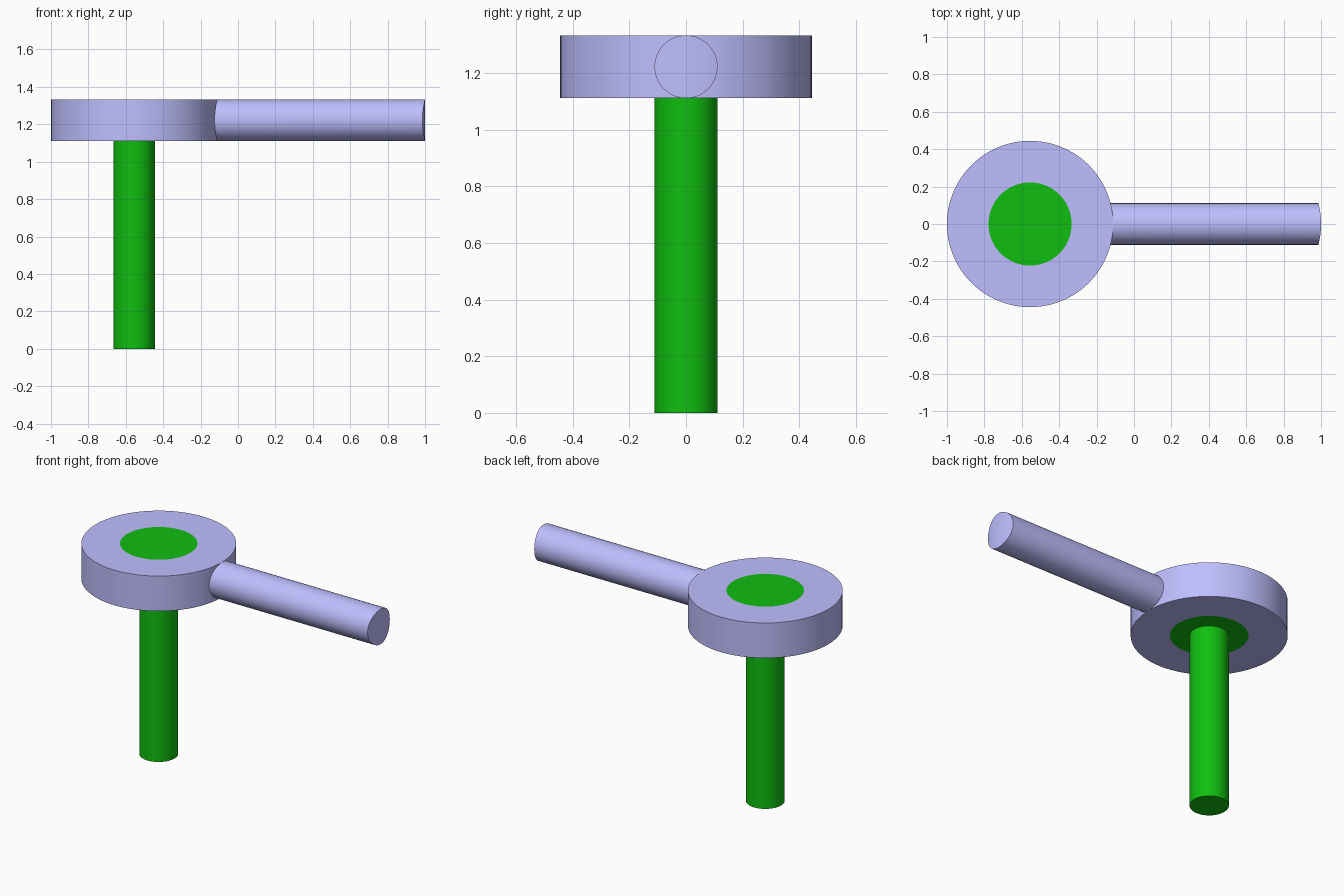
import bpy, bmesh
from math import sin, cos, pi, sqrt, radians

if "Cube" in bpy.data.objects:
    bpy.data.objects.remove(bpy.data.objects["Cube"])

U = 1 / 9            # base unit
CX = -5 * U          # axis of the disc and pin
R = 4 * U            # disc radius
SEG = 96


def material(name, color):
    m = bpy.data.materials.new(name)
    m.diffuse_color = color
    m.use_nodes = True
    m.node_tree.nodes["Principled BSDF"].inputs["Base Color"].default_value = m.diffuse_color
    return m


def finish(name, bm, mat):
    bmesh.ops.recalc_face_normals(bm, faces=bm.faces)
    mesh = bpy.data.meshes.new(name)
    bm.to_mesh(mesh)
    bm.free()
    mesh.materials.append(mat)
    ob = bpy.data.objects.new(name, mesh)
    bpy.context.collection.objects.link(ob)
    bpy.ops.object.select_all(action='DESELECT')
    ob.select_set(True)
    bpy.context.view_layer.objects.active = ob
    bpy.ops.object.shade_smooth_by_angle(angle=radians(30))
    return ob


def lathe(name, profile, closed, mat):
    """Revolve a profile of (radius, height) points; open profiles get end caps."""
    bm = bmesh.new()
    rings = [[bm.verts.new((r * cos(2 * pi * i / SEG), r * sin(2 * pi * i / SEG), z))
              for i in range(SEG)] for r, z in profile]
    pairs = list(zip(rings, rings[1:]))
    if closed:
        pairs.append((rings[-1], rings[0]))
    else:
        bm.faces.new(rings[0])
        bm.faces.new(rings[-1])
    for a, b in pairs:
        for i in range(SEG):
            j = (i + 1) % SEG
            bm.faces.new((a[i], a[j], b[j], b[i]))
    ob = finish(name, bm, mat)
    ob.location.x = CX
    return ob


lavender = material("lavender", (0.52, 0.52, 1.0, 1))
green = material("green", (0.005, 0.515, 0.005, 1))

# green pin with its wider head set in the disc
lathe("pin", [(U, 0), (U, 10 * U), (2 * U, 10 * U), (2 * U, 12 * U)], False, green)

# disc with a hole for the pin head
lathe("disc", [(2 * U, 10 * U), (R, 10 * U), (R, 12 * U), (2 * U, 12 * U)], True, lavender)

# round arm: both ends follow an upright cylinder of the disc's radius
bm = bmesh.new()
n = 64
ends = []
for centre in (CX, -CX):
    ring = []
    for i in range(n):
        a = 2 * pi * i / n
        y = U * cos(a)
        ring.append(bm.verts.new((centre + sqrt(R * R - y * y), y, 11 * U + U * sin(a))))
    ends.append(ring)
    # curved cap made of upright strips
    for i in range(n // 2):
        strip = [ring[i], ring[i + 1], ring[(n - i - 1) % n], ring[(n - i) % n]]
        bm.faces.new(list(dict.fromkeys(strip)))
for i in range(n):
    j = (i + 1) % n
    bm.faces.new((ends[0][i], ends[0][j], ends[1][j], ends[1][i]))
finish("arm", bm, lavender)
